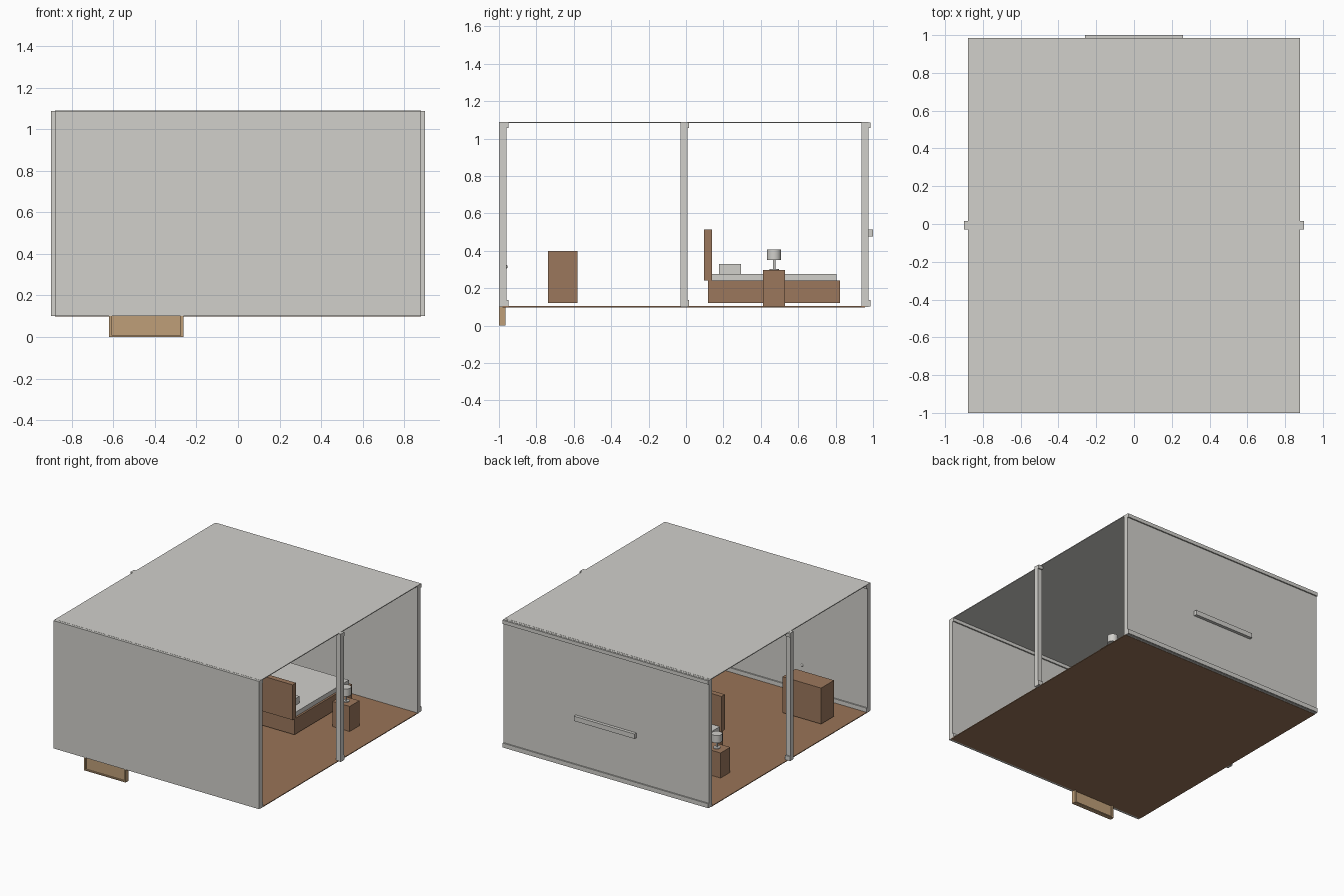
import bpy, bmesh, math
from mathutils import Matrix

if "Cube" in bpy.data.objects:
    bpy.data.objects.remove(bpy.data.objects["Cube"])


def mat(name, r, g, b):
    m = bpy.data.materials.new(name)
    m.diffuse_color = (r, g, b, 1)
    m.use_nodes = True
    m.node_tree.nodes["Principled BSDF"].inputs["Base Color"].default_value = m.diffuse_color
    return m


GREY = mat("pale grey", 0.64, 0.63, 0.60)
WOOD = mat("brown wood", 0.33, 0.185, 0.107)
FLOOR = mat("floor brown", 0.32, 0.175, 0.095)
TAN = mat("tan door", 0.52, 0.345, 0.19)


def finish(name, bm, material):
    me = bpy.data.meshes.new(name)
    bm.to_mesh(me)
    bm.free()
    me.materials.append(material)
    ob = bpy.data.objects.new(name, me)
    bpy.context.collection.objects.link(ob)
    return ob


def box(name, x, y, z, material):
    """Box from (min, max) ranges."""
    bm = bmesh.new()
    size = [b - a for a, b in (x, y, z)]
    mid = [(a + b) / 2 for a, b in (x, y, z)]
    bmesh.ops.create_cube(bm, size=1, matrix=Matrix.Translation(mid) @ Matrix.Diagonal((*size, 1)))
    return finish(name, bm, material)


def cylinder(name, x, y, z, r, material, r_top=None):
    bm = bmesh.new()
    bmesh.ops.create_cone(bm, cap_ends=True, segments=24, radius1=r, radius2=r_top or r,
                          depth=z[1] - z[0], matrix=Matrix.Translation((x, y, sum(z) / 2)))
    for f in bm.faces:
        f.smooth = len(f.verts) == 4
    for e in bm.edges:
        e.smooth = e.calc_face_angle(0) < math.radians(40)
    return finish(name, bm, material)


def wall(name, x, y):
    """Wall panel with a skirting strip and a cornice strip on its +y side."""
    box(name, x, y, (0.10, 1.088), GREY)
    strip = (y[1], y[1] + 0.01)
    box(name + "_skirting", x, strip, (0.102, 0.136), GREY)
    box(name + "_cornice", x, strip, (1.058, 1.086), GREY)


# Shell: floor, ceiling, end walls and the two narrow side posts
W = (-0.88, 0.88)
box("floor", W, (-0.98, 0.957), (0.098, 0.104), FLOOR)
box("ceiling", W, (-0.98, 0.957), (1.083, 1.089), GREY)
wall("front_wall", W, (-1.0, -0.96))
wall("back_wall", W, (0.937, 0.976))
wall("right_post", (0.86, 0.90), (-0.03, 0.007))
wall("left_post", (-0.90, -0.86), (-0.03, 0.007))
box("window_sill", (-0.26, 0.26), (0.97, 1.0), (0.478, 0.515), GREY)

# Door set in the front wall, its foot showing below the floor
D = (-0.999, -0.965)
box("door_panel", (-0.61, -0.27), (-0.987, -0.977), (0.005, 0.63), TAN)
box("door_left_stile", (-0.62, -0.606), D, (0, 0.64), TAN)
box("door_right_stile", (-0.276, -0.262), D, (0, 0.64), TAN)
box("door_bottom_rail", (-0.606, -0.276), D, (0, 0.008), TAN)
knob = bmesh.new()
bmesh.ops.create_uvsphere(knob, u_segments=12, v_segments=8, radius=0.011,
                          matrix=Matrix.Translation((-0.32, -0.965, 0.315)))
for f in knob.faces:
    f.smooth = True
finish("door_knob", knob, GREY)

# Bed
box("bed_base", (-0.40, 0.40), (0.118, 0.823), (0.12, 0.242), WOOD)
box("headboard", (-0.40, 0.40), (0.096, 0.138), (0.242, 0.514), WOOD)
box("mattress", (-0.385, 0.385), (0.138, 0.805), (0.242, 0.277), GREY)

# Pillows, bedside tables and lamps, one on each side
for s, side in ((-1, "left"), (1, "right")):
    def span(a, b):
        return tuple(sorted((s * a, s * b)))
    box(side + "_pillow", span(0.06, 0.32), (0.176, 0.294), (0.277, 0.33), GREY)
    box(side + "_nightstand", span(0.52, 0.667), (0.412, 0.53), (0.104, 0.298), WOOD)
    lx, ly = s * 0.594, 0.471
    cylinder(side + "_lamp_base", lx, ly, (0.298, 0.304), 0.025, GREY)
    cylinder(side + "_lamp_stem", lx, ly, (0.304, 0.352), 0.007, GREY)
    cylinder(side + "_lamp_shade", lx, ly, (0.35, 0.408), 0.038, GREY)

# Dresser near the front wall
box("dresser", (-0.75, -0.42), (-0.738, -0.58), (0.12, 0.398), WOOD)
